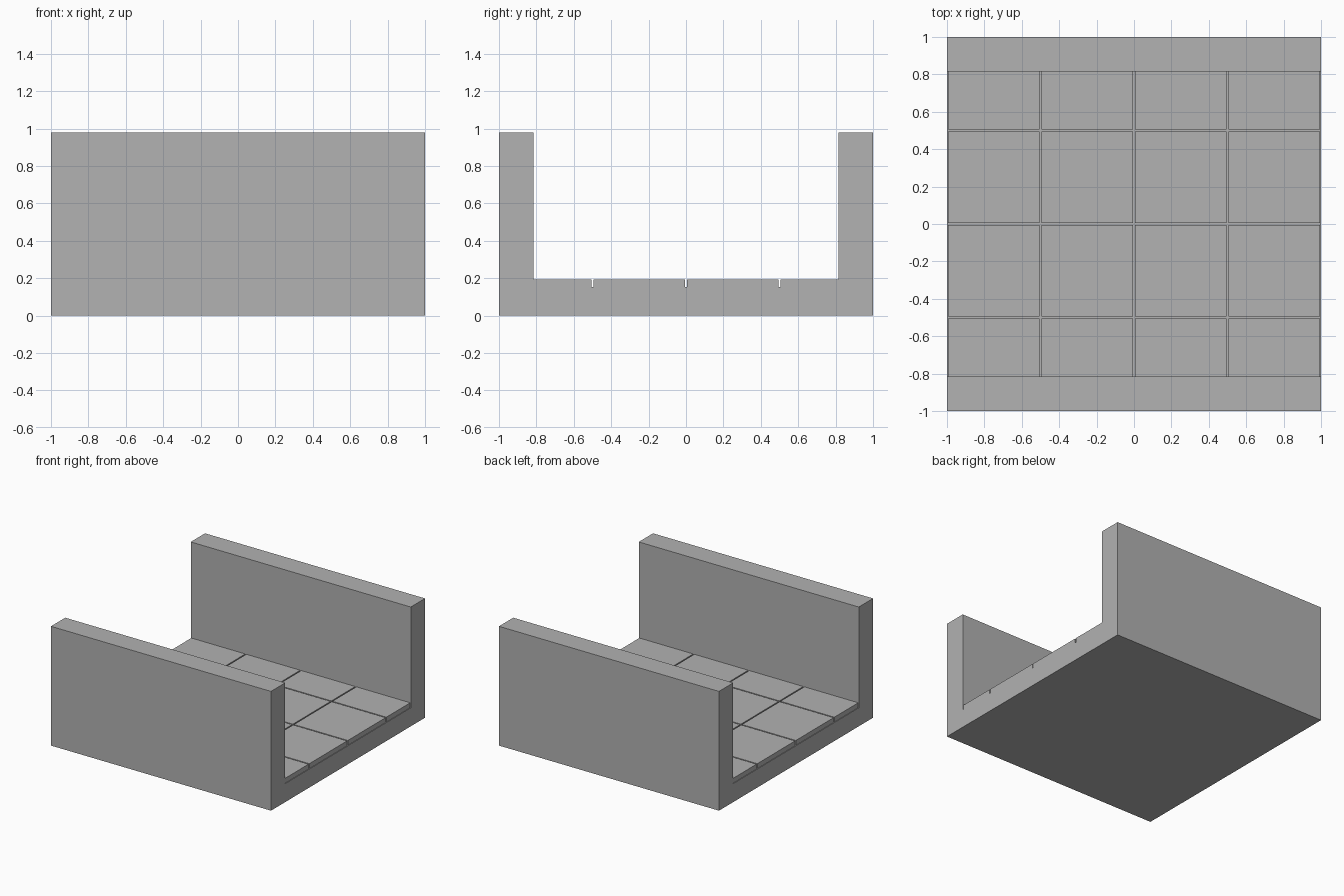
import bpy

if "Cube" in bpy.data.objects:
    bpy.data.objects.remove(bpy.data.objects["Cube"])

GREY = (0.445, 0.445, 0.445, 1)
stone = bpy.data.materials.new("stone_grey")
stone.use_nodes = True
stone.diffuse_color = GREY
stone.node_tree.nodes["Principled BSDF"].inputs["Base Color"].default_value = GREY

HEIGHT, BASE_TOP, TILE_TOP = 0.98, 0.152, 0.192
WALL_INNER = 0.815
GAP = 0.005  # half the joint width between tiles


def add_mesh(name, verts, faces):
    mesh = bpy.data.meshes.new(name)
    mesh.from_pydata(verts, [], faces)
    mesh.materials.append(stone)
    obj = bpy.data.objects.new(name, mesh)
    bpy.context.collection.objects.link(obj)
    return obj


def extrude_x(name, profile, x0, x1):
    """Solid made by sweeping a counter-clockwise (y, z) profile along x."""
    n = len(profile)
    verts = [(x, y, z) for x in (x0, x1) for y, z in profile]
    faces = [list(range(n))[::-1], list(range(n, 2 * n))]
    faces += [[i, (i + 1) % n, (i + 1) % n + n, i + n] for i in range(n)]
    return add_mesh(name, verts, faces)


# Channel: floor slab and both side walls in one U-shaped section
right_half = [(1, 0), (1, HEIGHT), (WALL_INNER, HEIGHT), (WALL_INNER, BASE_TOP)]
left_half = [(-y, z) for y, z in reversed(right_half)]
extrude_x("floor_and_walls", right_half + left_half, -1, 1)

# Floor tiles: four by four grid, outer rows cut off at the walls
for col in range(4):
    for row in range(4):
        x0, y0 = -1 + col * 0.5, -1 + row * 0.5
        ya = max(y0 + GAP, -WALL_INNER)
        yb = min(y0 + 0.5 - GAP, WALL_INNER)
        section = [(ya, BASE_TOP), (yb, BASE_TOP), (yb, TILE_TOP), (ya, TILE_TOP)]
        extrude_x(f"floor_tile_{col + 1}_{row + 1}", section, x0 + GAP, x0 + 0.5 - GAP)
